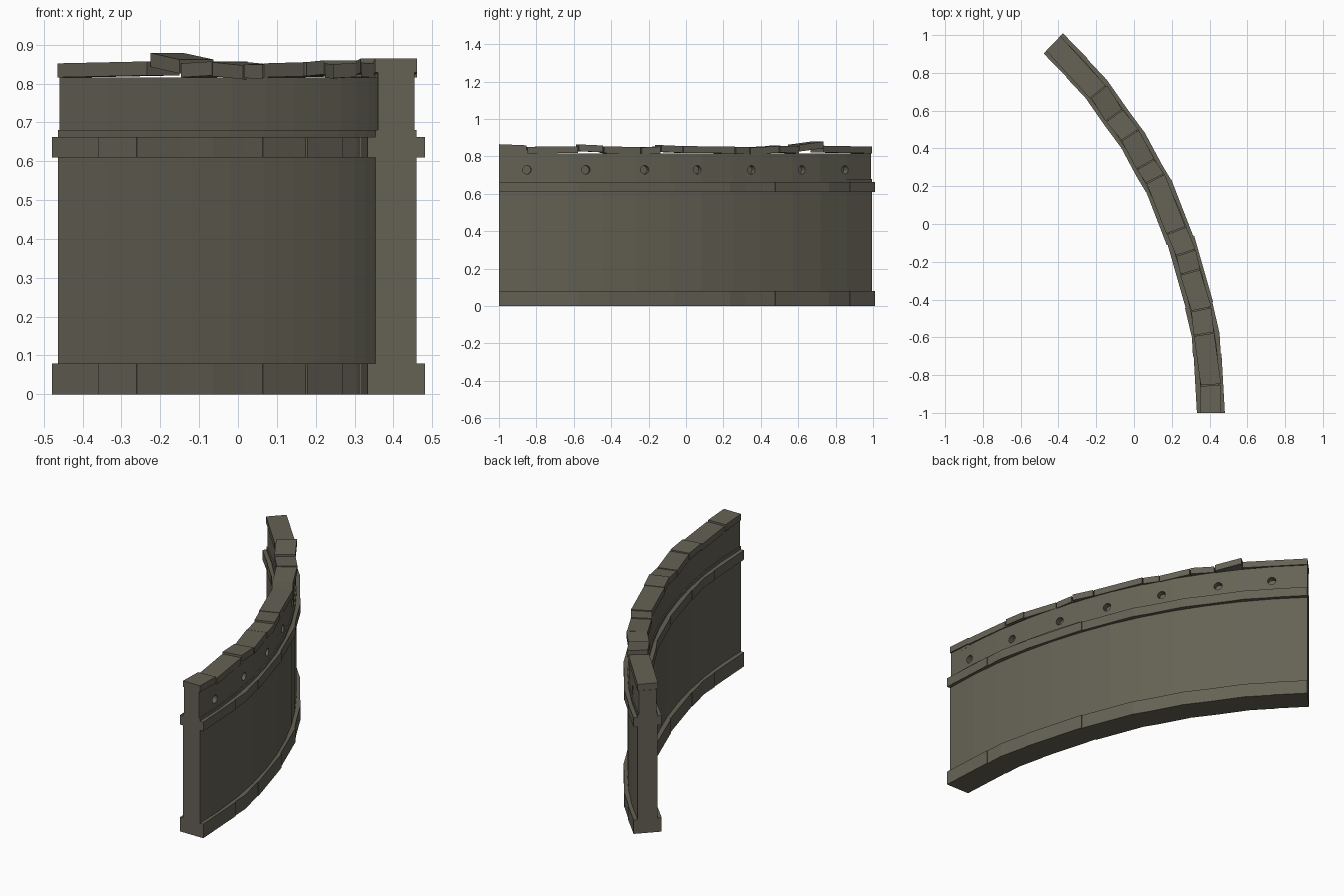
import bpy, bmesh, math
from mathutils import Vector, Matrix

if "Cube" in bpy.data.objects:
    bpy.data.objects.remove(bpy.data.objects["Cube"])

R = 2.71                 # centre-line radius of the curved wall
CX, CY = 0.407 - R, -1.0  # arc centre
END = math.radians(46.2)

stone = bpy.data.materials.new("weathered grey stone")
stone.diffuse_color = (0.13, 0.122, 0.09, 1)
stone.use_nodes = True
stone.node_tree.nodes["Principled BSDF"].inputs["Base Color"].default_value = stone.diffuse_color


def pt(a, r, z):
    return Vector((CX + r * math.cos(a), CY + r * math.sin(a), z))


def finish(name, bm):
    bmesh.ops.recalc_face_normals(bm, faces=bm.faces)
    me = bpy.data.meshes.new(name)
    bm.to_mesh(me)
    bm.free()
    me.materials.append(stone)
    ob = bpy.data.objects.new(name, me)
    bpy.context.collection.objects.link(ob)
    return ob


def sweep(name, half, z0, z1, n=12):
    """Rectangular section swept along the arc."""
    bm = bmesh.new()
    rings = []
    for i in range(n + 1):
        a = END * i / n
        rings.append([bm.verts.new(pt(a, R + s * half, z))
                      for s, z in ((-1, z0), (1, z0), (1, z1), (-1, z1))])
    for p, q in zip(rings, rings[1:]):
        for k in range(4):
            bm.faces.new((p[k], p[(k + 1) % 4], q[(k + 1) % 4], q[k]))
    bm.faces.new(rings[0])
    bm.faces.new(rings[-1])
    return finish(name, bm)


def block(bm, a0, a1, ri0, ri1, ro0, ro1, zb, zt):
    """One stone; zb and zt give heights at its start and end."""
    v = [bm.verts.new(pt(a, R + r, z)) for a, r, z in (
        (a0, ri0, zb[0]), (a0, ro0, zb[0]), (a1, ro1, zb[1]), (a1, ri1, zb[1]),
        (a0, ri0, zt[0]), (a0, ro0, zt[0]), (a1, ro1, zt[1]), (a1, ri1, zt[1]))]
    for f in ((0, 1, 2, 3), (4, 5, 6, 7), (0, 1, 5, 4),
              (1, 2, 6, 5), (2, 3, 7, 6), (3, 0, 4, 7)):
        bm.faces.new([v[i] for i in f])


# lower wall and slightly thinner parapet
sweep("lower_wall", 0.053, 0.0, 0.68)
parapet = sweep("parapet", 0.047, 0.68, 0.815)

# shallow drain holes on the outer face of the parapet
bm = bmesh.new()
for y in (-0.85, -0.535, -0.22, 0.06, 0.35, 0.62, 0.85):
    a = math.asin((y + 1) / (R + 0.047))
    m = (Matrix.Translation(pt(a, R + 0.047, 0.728))
         @ Matrix.Rotation(a, 4, 'Z') @ Matrix.Rotation(math.pi / 2, 4, 'Y'))
    bmesh.ops.create_cone(bm, cap_ends=True, segments=12, radius1=0.023,
                          radius2=0.023, depth=0.07, matrix=m)
cutter = finish("hole_cutter", bm)
cutter.hide_render = True
mod = parapet.modifiers.new("holes", 'BOOLEAN')
mod.operation = 'DIFFERENCE'
mod.solver = 'EXACT'
mod.object = cutter
bpy.context.view_layer.update()
dg = bpy.context.evaluated_depsgraph_get()
cut_mesh = bpy.data.meshes.new_from_object(parapet.evaluated_get(dg))
parapet.modifiers.clear()
parapet.data = cut_mesh
bpy.data.objects.remove(cutter)

# base course and ledge course share one uneven stone layout
joints = [0, 6.5, 8.7, 12.2, 19.7, 26.3, 28.3, 32, 35.1, 39.3, 42.4, 46.2]
skew = [0, -0.004, 0.004, 0, -0.005, 0.003, -0.003, 0.004, -0.004, 0.003, 0]
for name, z0, z1 in (("base_course", 0.0, 0.08), ("ledge_course", 0.61, 0.663)):
    bm = bmesh.new()
    for i, (a0, a1) in enumerate(zip(joints, joints[1:])):
        s = skew[i]
        h = 0.074
        block(bm, math.radians(a0), math.radians(a1), s - h, -s - h,
              s + h, -s + h, (z0, z0), (z1, z1))
    finish(name, bm)

# crooked cap stones: end y, top at start, top at end, sideways skew
caps = [(-0.85, .865, .859, 0), (-0.58, .851, .854, .004),
        (-0.45, .864, .858, -.005), (-0.25, .853, .850, .006),
        (-0.15, .848, .852, -.004), (-0.03, .860, .855, .003),
        (0.24, .855, .852, -.007), (0.32, .849, .850, .005),
        (0.47, .847, .855, -.004), (0.58, .857, .852, .006),
        (0.70, .862, .879, -.007), (0.956, .857, .852, 0)]
bm = bmesh.new()
a0 = 0.0
for y, t0, t1, s in caps:
    a1 = min(math.asin((y + 1) / R), END)
    h = 0.054
    block(bm, a0, a1 - (0.002 if a1 < END - 0.01 else 0), s - h, -s - h,
          s + h, -s + h, (t0 - 0.036, t1 - 0.036), (t0, t1))
    a0 = a1
finish("cap_stones", bm)

# mortar bed that seats the cap stones near the front end
bm = bmesh.new()
block(bm, 0, math.asin(0.15 / R), -0.047, -0.047, 0.047, 0.047,
      (0.81, 0.81), (0.835, 0.835))
finish("cap_bed", bm)
